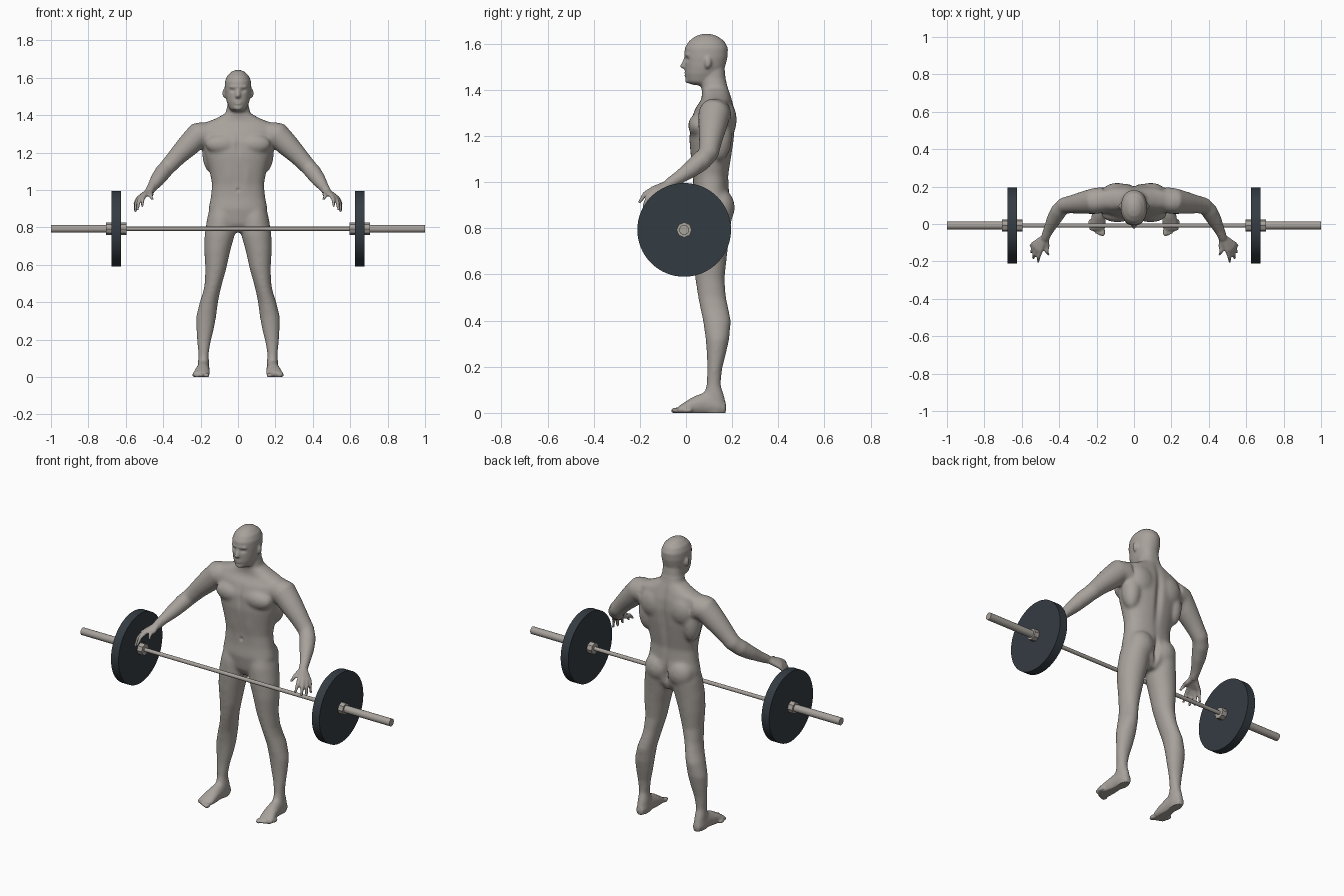
import bpy, bmesh
from math import cos, sin, pi, exp, copysign, radians
from mathutils import Vector, Matrix

cube = bpy.data.objects.get("Cube")
if cube:
    bpy.data.objects.remove(cube)

X, Y, Z = Vector((1, 0, 0)), Vector((0, 1, 0)), Vector((0, 0, 1))


def material(name, rgb):
    mat = bpy.data.materials.new(name)
    mat.use_nodes = True
    mat.diffuse_color = (*rgb, 1)
    mat.node_tree.nodes["Principled BSDF"].inputs["Base Color"].default_value = (*rgb, 1)
    return mat


warm_grey = material("warm grey", (0.39, 0.36, 0.33))
dark_slate = material("dark slate", (0.034, 0.045, 0.055))


# ---- shape helpers ----
def loft(bm, rings, power=1.0, sides=32):
    """Closed skin over rings given as (centre, half-axis u, half-axis v)."""
    def soft(t):
        return copysign(abs(t) ** power, t)
    loops = []
    for c, u, v in rings:
        angles = [2 * pi * i / sides for i in range(sides)]
        loops.append([bm.verts.new(c + u * soft(cos(a)) + v * soft(sin(a))) for a in angles])
    for low, high in zip(loops, loops[1:]):
        for i in range(sides):
            j = (i + 1) % sides
            bm.faces.new((low[i], low[j], high[j], high[i]))
    bm.faces.new(loops[0][::-1])
    bm.faces.new(loops[-1])


def stack(bm, rows, power=1.0):
    """Loft of level rings: height, x min, x max, y front, y back."""
    rings = []
    for z, x0, x1, y0, y1 in rows:
        centre = Vector(((x0 + x1) / 2, (y0 + y1) / 2, z))
        rings.append((centre, X * (x1 - x0) / 2, Y * (y1 - y0) / 2))
    loft(bm, rings, power)


def tube(bm, points):
    """Round limb through (x, y, z, radius) points with a rounded tip."""
    pos = [Vector(p[:3]) for p in points]
    rings = []
    for i, p in enumerate(points):
        along = pos[min(i + 1, len(pos) - 1)] - pos[max(i - 1, 0)]
        turn = along.to_track_quat('Z', 'Y')
        rings.append((pos[i], turn @ X * p[3], turn @ Y * p[3]))
    loft(bm, rings, sides=20)
    blob(bm, pos[-1], [points[-1][3]] * 3)


def blob(bm, centre, radii):
    place = Matrix.Translation(centre) @ Matrix.Diagonal((*radii, 1))
    bmesh.ops.create_uvsphere(bm, u_segments=20, v_segments=12, radius=1, matrix=place)


def press(bm, centre, spread, depth):
    """Push the surface along y around a point."""
    for v in bm.verts:
        d = sum(((a - b) / s) ** 2 for a, b, s in zip(v.co, centre, spread))
        if d < 9:
            v.co.y += depth * exp(-d)


def add_object(name, bm, mats):
    mesh = bpy.data.meshes.new(name)
    bm.to_mesh(mesh)
    bm.free()
    for mat in mats:
        mesh.materials.append(mat)
    obj = bpy.data.objects.new(name, mesh)
    bpy.context.scene.collection.objects.link(obj)
    return obj


# ---- left half of the paired body parts ----
bm = bmesh.new()

# leg
stack(bm, [(.93, .02, .145, .045, .185), (.85, .01, .165, .025, .2), (.76, .017, .179, .022, .187),
           (.68, .04, .181, .028, .178), (.58, .062, .175, .04, .167), (.5, .085, .178, .052, .174),
           (.45, .097, .188, .062, .185), (.4, .107, .205, .073, .195), (.32, .117, .225, .085, .188),
           (.25, .13, .223, .09, .172), (.19, .145, .219, .092, .157), (.12, .157, .212, .088, .151),
           (.07, .153, .215, .075, .168), (.02, .153, .214, .07, .176), (-.01, .16, .207, .08, .168)])

# foot
foot = [(.183, .172, .02, .02, .025), (.184, .14, .03, .031, .04), (.186, .08, .04, .034, .05),
        (.19, .03, .03, .039, .041), (.196, -.01, .018, .044, .026), (.199, -.034, .012, .041, .016)]
loft(bm, [(Vector((x, y, z)), X * w, Z * h) for x, y, z, w, h in foot])
for i in range(5):
    size = .014 if i == 0 else .01
    blob(bm, (.167 + .017 * i, -.044 + .003 * i * i, .01), (size, .023, size))

# arm
tube(bm, [(.16, .13, 1.295, .07), (.215, .122, 1.293, .07), (.265, .115, 1.24, .062),
          (.32, .107, 1.185, .052), (.375, .098, 1.125, .045), (.402, .07, 1.095, .045),
          (.43, .02, 1.055, .039), (.455, -.03, 1.02, .029), (.473, -.07, .995, .024)])

# hand: each finger runs from the wrist over its knuckle to the tip
fingers = [((.498, -.14, .972), (.512, -.2, .915)), ((.515, -.133, .967), (.538, -.181, .897)),
           ((.529, -.121, .959), (.548, -.15, .888)), ((.537, -.106, .951), (.551, -.113, .893)),
           ((.464, -.118, .975), (.459, -.162, .952))]
wrist = Vector((.473, -.068, .995))
for knuckle, tip in fingers:
    a, b = Vector(knuckle), Vector(tip)
    bend = a.lerp(b, .5) + Vector((.005, -.007, .007))
    tube(bm, [(*wrist, .017), (*a, .0125), (*bend, .0105), (*b, .008)])

# muscles and ear
for centre, radii in [
        ((.088, .052, 1.245), (.088, .043, .052)),   # chest
        ((.14, .145, 1.2), (.052, .055, .11)),       # side of back
        ((.09, .178, 1.27), (.075, .042, .08)),      # shoulder blade
        ((.2, .12, 1.305), (.062, .062, .058)),      # shoulder cap
        ((.075, .15, .89), (.075, .062, .08)),       # buttock
        ((.074, .095, 1.518), (.009, .015, .026))]:  # ear
    blob(bm, centre, radii)

# mirror to the right side
copy = bmesh.ops.duplicate(bm, geom=bm.verts[:] + bm.edges[:] + bm.faces[:])["geom"]
for v in copy:
    if isinstance(v, bmesh.types.BMVert):
        v.co.x = -v.co.x

# ---- torso and neck ----
torso = [(.775, .05, .06, .16), (.82, .125, .035, .185), (.9, .158, .024, .195), (.96, .146, .03, .187),
         (1.03, .139, .03, .184), (1.1, .152, .022, .196), (1.18, .174, .014, .208),
         (1.26, .19, .018, .215), (1.32, .2, .04, .21), (1.355, .19, .065, .2),
         (1.38, .125, .07, .193), (1.41, .067, .067, .183), (1.45, .057, .062, .172), (1.52, .052, .06, .165)]
stack(bm, [(z, -w, w, f, b) for z, w, f, b in torso], power=.88)

# ---- head ----
head = [(1.42, .03, .025, .1), (1.435, .046, .003, .13), (1.47, .06, -.004, .15), (1.5, .067, -.005, .17),
        (1.54, .071, -.006, .18), (1.58, .07, -.006, .182), (1.61, .059, .012, .167),
        (1.632, .036, .04, .137), (1.642, .014, .07, .108)]
stack(bm, [(z, -w, w, f, b) for z, w, f, b in head], power=.94)
blob(bm, (0, -.01, 1.502), (.014, .017, .01))       # nose tip
tube(bm, [(0, .004, 1.545, .009), (0, -.012, 1.506, .011)])
blob(bm, (0, .004, 1.467), (.024, .014, .01))       # lips
blob(bm, (0, .008, 1.44), (.022, .012, .014))       # chin
blob(bm, (0, .012, 1.552), (.05, .021, .009))       # brow
bmesh.ops.recalc_face_normals(bm, faces=bm.faces[:])

# ---- fuse the parts into one skin ----
body = add_object("body", bm, [])
fuse = body.modifiers.new("fuse", 'REMESH')
fuse.mode = 'VOXEL'
fuse.voxel_size = .0062
graph = bpy.context.evaluated_depsgraph_get()
skin = bpy.data.meshes.new_from_object(body.evaluated_get(graph))
body.modifiers.clear()
body.data = skin
skin.name = "body"

bm = bmesh.new()
bm.from_mesh(skin)


def is_fine(co):
    return co.z > 1.43 or co.z < .05 or abs(co.x) > .45


broad = [v for v in bm.verts if not is_fine(v.co)]
for verts, rounds in ((broad, 14), (bm.verts[:], 2)):
    for _ in range(rounds):
        bmesh.ops.smooth_vert(bm, verts=verts, factor=.5,
                              use_axis_x=True, use_axis_y=True, use_axis_z=True)

# grooves and hollows
press(bm, (0, .21, 1.2), (.02, .06, .16), -.014)      # spine
press(bm, (0, .2, .87), (.013, .06, .06), -.022)      # between buttocks
press(bm, (0, .01, 1.24), (.012, .04, .06), .006)     # breastbone
press(bm, (0, .03, 1.0), (.008, .02, .009), .008)     # navel
press(bm, (0, -.01, 1.467), (.02, .02, .004), .004)   # mouth
for s in (-1, 1):
    press(bm, (s * .028, .002, 1.532), (.014, .03, .009), .009)   # eye socket
    press(bm, (s * .05, .03, 1.07), (.02, .04, .06), -.003)       # stomach muscle
for v in bm.verts:
    v.co.z = max(v.co.z, 0)

# painted shorts between waist and hem
hem, waist = .742, .966
for level in (hem, waist):
    bmesh.ops.bisect_plane(bm, geom=bm.verts[:] + bm.edges[:] + bm.faces[:],
                           plane_co=(0, 0, level), plane_no=(0, 0, 1))
for f in bm.faces:
    c = f.calc_center_median()
    f.material_index = int(hem < c.z < waist and abs(c.x) < .3)
    f.smooth = True
bm.to_mesh(skin)
bm.free()
skin.materials.clear()
skin.materials.append(warm_grey)
skin.materials.append(dark_slate)


# ---- barbell ----
def rod(name, x0, x1, radius, mat, sides):
    bm = bmesh.new()
    place = Matrix.Translation(((x0 + x1) / 2, -.008, .793)) @ Matrix.Rotation(pi / 2, 4, 'Y')
    bmesh.ops.create_cone(bm, cap_ends=True, segments=sides, radius1=radius, radius2=radius,
                          depth=abs(x1 - x0), matrix=place)
    obj = add_object(name, bm, [mat])
    obj.data.shade_smooth()
    obj.data.set_sharp_from_angle(angle=radians(35))


rod("bar_shaft", -.62, .62, .011, warm_grey, 20)
for side, s in (("left", 1), ("right", -1)):
    rod("inner_collar_" + side, s * .595, s * .626, .033, warm_grey, 8)
    rod("weight_plate_" + side, s * .626, s * .675, .203, dark_slate, 64)
    rod("outer_collar_" + side, s * .675, s * .705, .033, warm_grey, 8)
    rod("sleeve_" + side, s * .6, s * 1.0, .021, warm_grey, 20)
